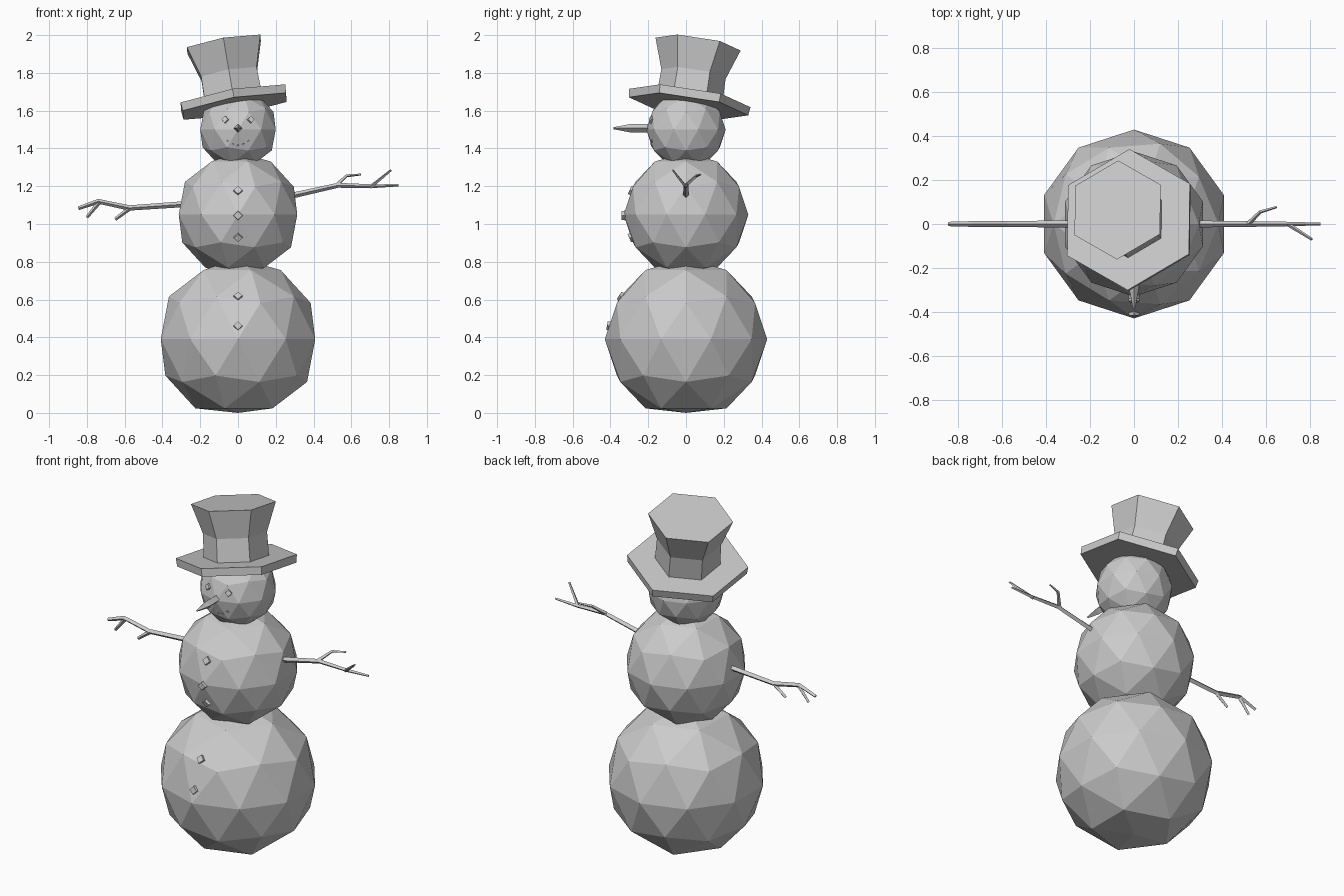
import bpy, bmesh, math
from mathutils import Vector
from mathutils.bvhtree import BVHTree

if "Cube" in bpy.data.objects:
    bpy.data.objects.remove(bpy.data.objects["Cube"])


def finish(name, bm):
    mesh = bpy.data.meshes.new(name)
    bmesh.ops.recalc_face_normals(bm, faces=bm.faces)
    bm.to_mesh(mesh)
    bm.free()
    obj = bpy.data.objects.new(name, mesh)
    bpy.context.collection.objects.link(obj)
    return obj


def snowball(name, z, r):
    """Low-poly ball; returns its centre and a tree for placing details."""
    bm = bmesh.new()
    bmesh.ops.create_icosphere(bm, subdivisions=2, radius=r)
    for v in bm.verts:
        v.co.z = max(v.co.z + z, 0.0)
    tree = BVHTree.FromBMesh(bm)
    finish(name, bm)
    return Vector((0, 0, z)), tree


def lathe(name, origin, axis, sides, rings, turn=0.0):
    """Closed n-sided solid from (height, radius) rings along an axis."""
    bm = bmesh.new()
    rot = Vector(axis).to_track_quat('Z', 'Y')
    if abs(axis[2]) > 0.9:
        rot = Vector((0, 0, 1)).rotation_difference(Vector(axis))
    loops = []
    for h, r in rings:
        angles = [turn + 2 * math.pi * i / sides for i in range(sides)]
        loops.append([bm.verts.new(Vector(origin) + rot @ Vector(
            (r * math.cos(a), r * math.sin(a), h))) for a in angles])
    for a, b in zip(loops, loops[1:]):
        for i in range(sides):
            j = (i + 1) % sides
            bm.faces.new((a[i], a[j], b[j], b[i]))
    bm.faces.new(loops[0][::-1])
    bm.faces.new(loops[-1])
    return finish(name, bm)


def stud(name, ball, x, z, size, height):
    """Diamond-shaped lump of coal set on the front of a ball."""
    centre, tree = ball
    hit = tree.ray_cast(Vector((x + 1e-4, -2, z + 1e-4)), Vector((0, 1, 0)))[0]
    lathe(name, hit, (hit - centre).normalized(), 4,
          [(-0.015, size), (height, size * 0.85)])


def twig(name, paths):
    """Square tapered sticks; each path is a list of (x, y, z, radius)."""
    curve = bpy.data.curves.new(name, 'CURVE')
    curve.dimensions = '3D'
    curve.bevel_depth = 1.0
    curve.bevel_resolution = 0
    curve.use_fill_caps = True
    for path in paths:
        spline = curve.splines.new('POLY')
        spline.use_smooth = False
        spline.points.add(len(path) - 1)
        for p, (x, y, z, r) in zip(spline.points, path):
            p.co = (x, y, z, 1)
            p.radius = r
    obj = bpy.data.objects.new(name, curve)
    bpy.context.collection.objects.link(obj)


# Body
bottom = snowball("bottom_ball", 0.39, 0.43)
middle = snowball("middle_ball", 1.05, 0.33)
head = snowball("head_ball", 1.50, 0.21)

# Buttons
for i, (ball, z) in enumerate([(middle, 1.175), (middle, 1.045), (middle, 0.93),
                               (bottom, 0.615), (bottom, 0.46)]):
    stud(f"button_{i + 1}", ball, 0, z, 0.027, 0.013)

# Face
for side, x in (("left", -0.067), ("right", 0.067)):
    stud(f"eye_{side}", head, x, 1.552, 0.022, 0.01)
for i in range(-2, 3):
    stud(f"mouth_{i + 3}", head, i * 0.029, 1.415 + 0.006 * i * i, 0.009, 0.004)
lathe("nose", (0, -0.17, 1.507), (0, -1, 0), 4,
      [(0, 0.021), (0.12, 0.023), (0.215, 0.005)])

# Tilted hat
tilt = Vector((-0.17, 0.15, 0.974)).normalized()
base = Vector((-0.025, 0.02, 1.667))
lathe("hat_brim", base, tilt, 6, [(-0.045, 0.32), (0, 0.325)], math.pi / 2)
lathe("hat_crown", base, tilt, 6,
      [(-0.02, 0.176), (0.13, 0.172), (0.293, 0.228)], math.pi / 2)

# Stick arms
twig("right_arm", [
    [(0.24, 0, 1.14, .016), (0.53, 0, 1.205, .013), (0.71, 0, 1.20, .01), (0.85, 0, 1.205, .006)],
    [(0.52, 0, 1.205, .011), (0.575, 0.055, 1.255, .008), (0.65, 0.077, 1.262, .005)],
    [(0.70, 0, 1.195, .01), (0.81, -0.07, 1.285, .006)]])
twig("left_arm", [
    [(-0.24, 0, 1.108, .016), (-0.575, 0, 1.085, .014), (-0.74, 0, 1.12, .013), (-0.845, 0, 1.083, .01)],
    [(-0.57, 0, 1.085, .012), (-0.65, 0, 1.025, .009)],
    [(-0.735, 0, 1.115, .012), (-0.80, 0, 1.035, .008)]])
